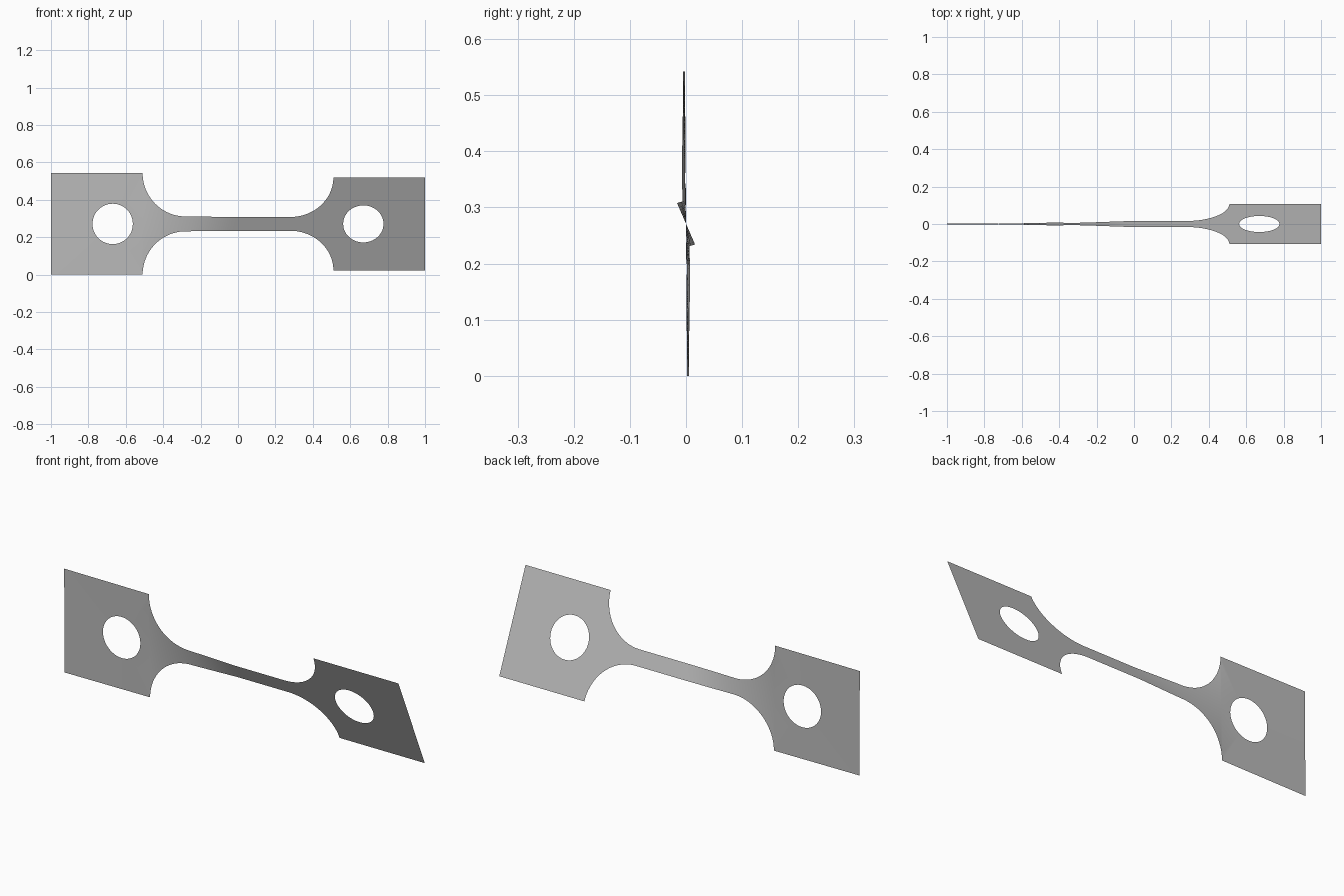
import bpy
import bmesh
from math import sin, cos, pi, radians
from mathutils import Vector

cube = bpy.data.objects.get("Cube")
if cube:
    bpy.data.objects.remove(cube, do_unlink=True)

HALF = 0.271       # half height of the end plates
NECK = 0.04        # half height of the narrow neck
INNER = 0.51       # where the plates meet the fillets
HOLE_X, HOLE_R = 0.67, 0.108
RADIUS = HALF - NECK
N = 16             # divisions along each plate side

# Twist angle in degrees along the length
TWIST = [(-1, 0.4), (-INNER, 1.2), (-0.25, 11), (-0.02, 23.5), (1, 23.5)]


def twist(x):
    for (x0, a0), (x1, a1) in zip(TWIST, TWIST[1:]):
        if x <= x1:
            return radians(a0 + (a1 - a0) * (x - x0) / (x1 - x0))
    return radians(TWIST[-1][1])


bm = bmesh.new()


def vert(x, h):
    a = twist(x)
    return bm.verts.new((x, -h * sin(a), HALF + h * cos(a)))


def strip(rows, closed=False):
    """Fill quads between consecutive rows of vertices."""
    for a, b in zip(rows, rows[1:]):
        for i in range(len(a) if closed else len(a) - 1):
            j = (i + 1) % len(a)
            bm.faces.new((a[i], a[j], b[j], b[i]))


# End plates: a rectangle bridged to a round hole
for side in (-1, 1):
    corners = [Vector(c) for c in ((INNER, -HALF), (1, -HALF), (1, HALF), (INNER, HALF))]
    outline = [p.lerp(q, i / N) for p, q in zip(corners, corners[1:] + corners[:1])
               for i in range(N)]
    centre = Vector((HOLE_X, 0))
    hole = [centre + (p - centre).normalized() * HOLE_R for p in outline]
    rings = [[vert(side * p.x, p.y) for p in ring] for ring in (outline, hole)]
    strip(rings, closed=True)

# Filleted neck: columns follow the quarter circles, then the straight bar
fillet = [(INNER - RADIUS * (1 - cos(t)), HALF - RADIUS * sin(t))
          for t in (i / 20 * pi / 2 for i in range(21))]
end = INNER - RADIUS
bar = [(-end + 2 * end * i / 20, NECK) for i in range(1, 20)]
columns = [(-x, h) for x, h in fillet] + bar + fillet[::-1]
strip([[vert(x, h * (2 * i / N - 1)) for i in range(N + 1)] for x, h in columns])

bmesh.ops.remove_doubles(bm, verts=bm.verts[:], dist=0.0005)
bmesh.ops.recalc_face_normals(bm, faces=bm.faces[:])
if sum(f.normal.y for f in bm.faces) > 0:
    bmesh.ops.reverse_faces(bm, faces=bm.faces[:])

mesh = bpy.data.meshes.new("twisted_test_strip")
bm.to_mesh(mesh)
bm.free()
strip_obj = bpy.data.objects.new("twisted_test_strip", mesh)
bpy.context.collection.objects.link(strip_obj)

# Plain grey finish
grey = bpy.data.materials.new("plain_grey")
grey.use_nodes = True
colour = (0.5, 0.5, 0.5, 1)
grey.diffuse_color = colour
grey.node_tree.nodes["Principled BSDF"].inputs["Base Color"].default_value = colour
mesh.materials.append(grey)

bpy.context.view_layer.objects.active = strip_obj
strip_obj.select_set(True)
bpy.ops.object.shade_smooth_by_angle()
